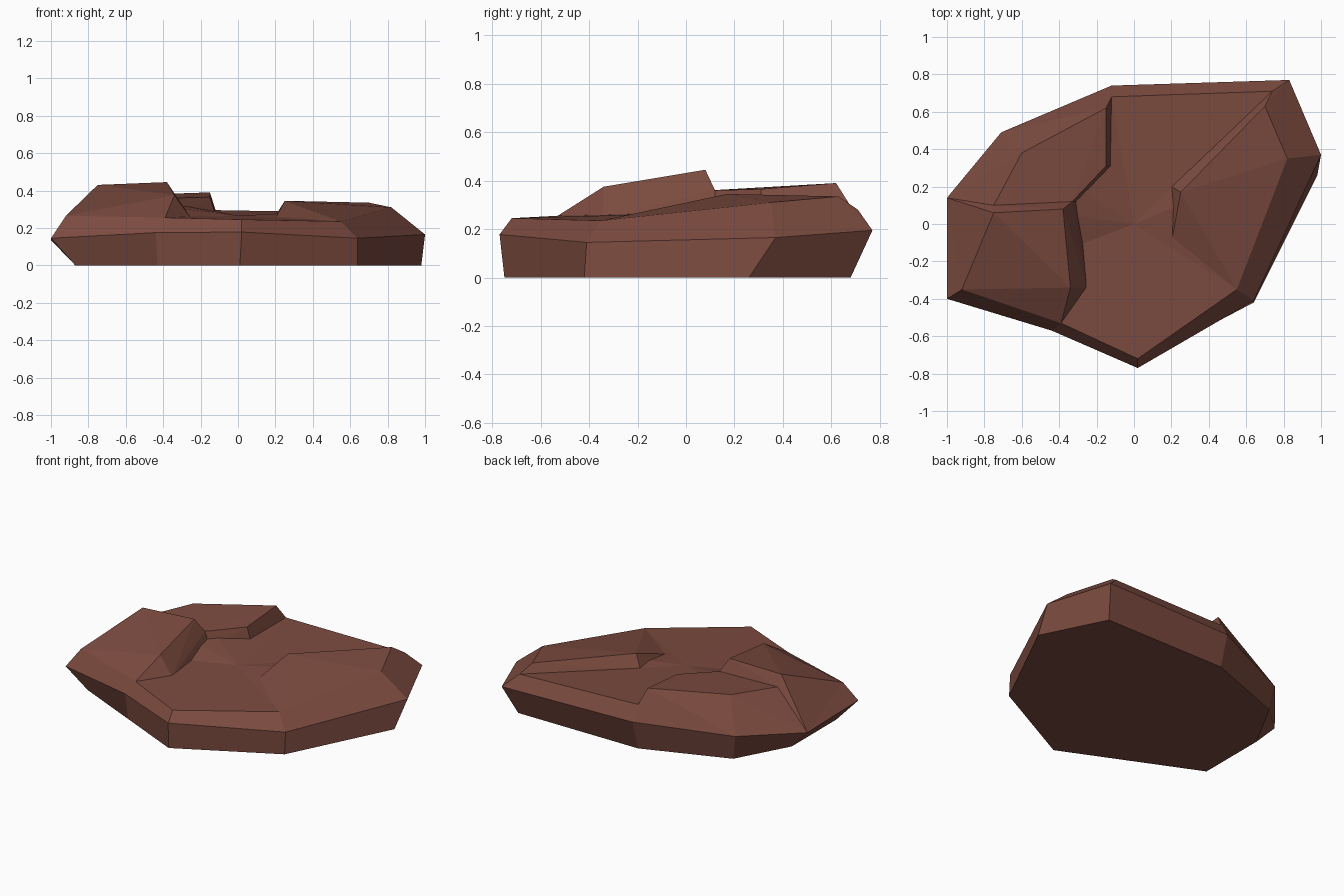
import bpy, bmesh

if "Cube" in bpy.data.objects:
    bpy.data.objects.remove(bpy.data.objects["Cube"])

rock = bpy.data.materials.new("red_brown_rock")
rock.diffuse_color = (0.20, 0.07, 0.05, 1)
rock.use_nodes = True
rock.node_tree.nodes["Principled BSDF"].inputs["Base Color"].default_value = rock.diffuse_color


def finish(bm, name):
    bmesh.ops.recalc_face_normals(bm, faces=bm.faces[:])
    me = bpy.data.meshes.new(name)
    bm.to_mesh(me)
    bm.free()
    me.materials.append(rock)
    ob = bpy.data.objects.new(name, me)
    bpy.context.collection.objects.link(ob)


def chunk(name, points):
    """Faceted convex rock piece around a few corner points."""
    bm = bmesh.new()
    for p in points:
        bm.verts.new(p)
    bmesh.ops.convex_hull(bm, input=bm.verts[:])
    bmesh.ops.delete(bm, geom=[v for v in bm.verts if not v.link_faces], context='VERTS')
    bmesh.ops.dissolve_limit(bm, angle_limit=0.02, verts=bm.verts[:], edges=bm.edges[:])
    finish(bm, name)


# base slab: ground outline, widest outline and bevelled rim, with a flat floor on top
ground = [(-.87, -.35, 0), (-.43, -.55, 0), (.01, -.75, 0), (.64, -.42, 0), (.98, .26, 0),
          (.77, .68, 0), (-.12, .68, 0), (-.68, .47, 0), (-.87, .12, 0)]
widest = [(-1, -.40, .145), (-.44, -.57, .175), (.02, -.77, .178), (.64, -.41, .145), (1, .37, .165),
          (.83, .77, .195), (-.12, .74, .20), (-.71, .49, .165), (-1, .14, .135)]
rim = [(-.92, -.35, .265), (-.39, -.53, .255), (.02, -.72, .245), (.55, -.35, .235), (.82, .35, .31),
       (.74, .71, .28), (-.12, .68, .295), (-.60, .38, .375), (-.75, .10, .36)]
bm = bmesh.new()
rings = [[bm.verts.new(p) for p in ring] for ring in (ground, widest, rim)]
n = len(ground)
for a, b in zip(rings, rings[1:]):
    for i in range(n):
        j = (i + 1) % n
        bm.faces.new((a[i], a[j], b[j], b[i]))
bm.faces.new(rings[0][::-1])
mid = bm.verts.new((0, 0, .265))
for i in range(n):
    bm.faces.new((rings[2][i], rings[2][(i + 1) % n], mid))
finish(bm, "base_slab")

# high sloping shelf on the left
chunk("left_shelf", [(-.75, .06, .43), (-.38, .08, .445), (-.34, -.34, .375), (-.25, -.34, .25),
                     (-.29, .12, .26), (-.33, .12, .36), rim[0], rim[1], rim[8], widest[0], widest[8]])

# lower terrace behind it
chunk("rear_terrace", [(-.15, .62, .39), (-.15, .31, .365), (-.33, .12, .36), (-.12, .31, .27),
                       (-.29, .12, .26), rim[6], rim[7], rim[8], widest[6], widest[7], widest[8]])

# tilted ridge on the right
chunk("right_ridge", [(.25, .17, .345), (.70, .63, .335), (.20, .20, .265), (.20, -.10, .25),
                      rim[3], rim[4], rim[5], widest[4], widest[5]])
